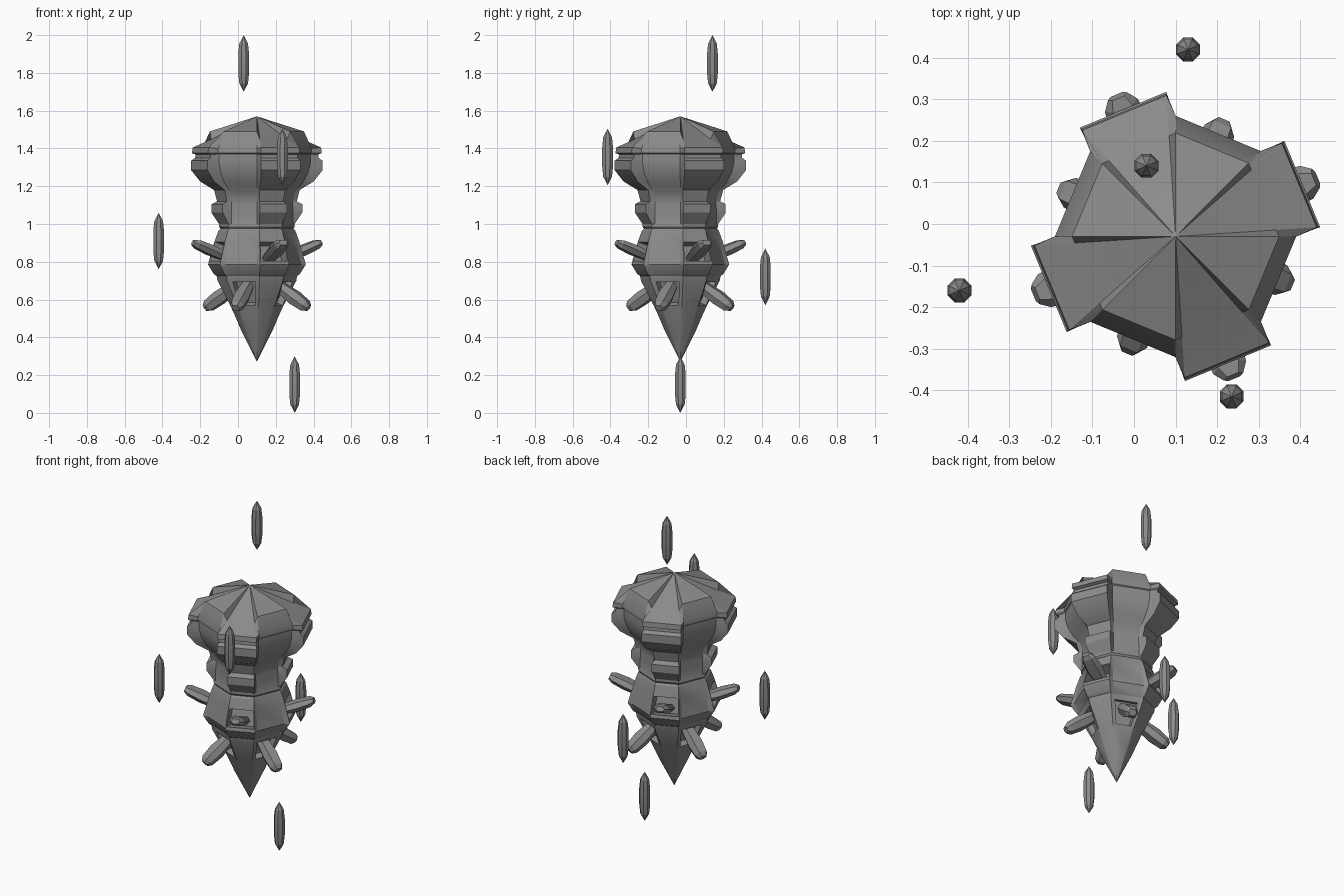
import bpy, bmesh, math
from mathutils import Vector, Matrix

if "Cube" in bpy.data.objects:
    bpy.data.objects.remove(bpy.data.objects["Cube"])

AX, AY = 0.10, -0.03          # vertical axis of the vessel
stone = bpy.data.materials.new("grey_stone")
stone.diffuse_color = (0.26, 0.26, 0.26, 1)
stone.use_nodes = True
stone.node_tree.nodes["Principled BSDF"].inputs["Base Color"].default_value = stone.diffuse_color


def finish(bm, name, angle=25):
    bmesh.ops.recalc_face_normals(bm, faces=bm.faces)
    me = bpy.data.meshes.new(name)
    bm.to_mesh(me)
    bm.free()
    me.materials.append(stone)
    ob = bpy.data.objects.new(name, me)
    bpy.context.collection.objects.link(ob)
    bpy.ops.object.select_all(action='DESELECT')
    ob.select_set(True)
    bpy.context.view_layer.objects.active = ob
    bpy.ops.object.shade_smooth_by_angle(angle=math.radians(angle))
    return ob


def polar(r, deg, z):
    a = math.radians(deg)
    return Vector((r * math.cos(a), r * math.sin(a), z))


# Paired profile rows: wide lobe (radius, z), recessed panel (radius, z)
ROWS = [
    (.230, 1.448, .230, 1.490), (.322, 1.405, .268, 1.400),
    (.326, 1.375, .268, 1.375), (.308, 1.368, .262, 1.370),
    (.310, 1.350, .262, 1.350), (.330, 1.335, .262, 1.320),
    (.330, 1.285, .250, 1.270), (.285, 1.225, .222, 1.215),
    (.215, 1.180, .188, 1.170), (.200, 1.120, .175, 1.120),
    (.228, 1.105, .175, 1.100), (.228, 1.060, .177, 1.060),
    (.190, 1.000, .177, 1.000), (.190, .985, .183, .985),
    (.183, .975, .177, .975), (.193, .965, .180, .965),
    (.212, .910, .192, .910), (.242, .800, .214, .800),
    (.245, .785, .217, .785), (.216, .735, .195, .735),
    (.202, .725, .185, .725), (.198, .700, .180, .700),
    (.130, .560, .125, .560), (.078, .440, .078, .440),
]
WINDOW_ROW, PORT_ROW = 16, 21

# Main body: sixteen-point rings alternating lobes and panels
bm = bmesh.new()
rings = []
for rw, zw, rn, zn in ROWS:
    ring = []
    for k in range(4):
        lobe, panel = 22.5 + 90 * k, 67.5 + 90 * k
        dw, dn = rw / math.cos(math.radians(18.8)), rn / math.cos(math.radians(22.5))
        ring += [bm.verts.new(polar(dw, lobe + s * 18.8, zw)) for s in (-1, 1)]
        ring += [bm.verts.new(polar(dn, panel + s * 22.4, zn)) for s in (-1, 1)]
    rings.append(ring)
top, tip = bm.verts.new((0, 0, 1.57)), bm.verts.new((0, 0, .27))
windows, ports = [], []
for i in range(16):
    j = (i + 1) % 16
    bm.faces.new((top, rings[0][i], rings[0][j]))
    bm.faces.new((tip, rings[-1][j], rings[-1][i]))
    for n, (a, b) in enumerate(zip(rings, rings[1:])):
        f = bm.faces.new((a[i], b[i], b[j], a[j]))
        if n == WINDOW_ROW and i % 4 == 0:
            windows.append(f)
        if n == PORT_ROW and i % 4 == 2:
            ports.append(f)
bmesh.ops.recalc_face_normals(bm, faces=bm.faces)
# Recessed windows and lower ports
bmesh.ops.inset_individual(bm, faces=windows, thickness=.008)
bmesh.ops.inset_individual(bm, faces=windows, thickness=.004, depth=-.07)
bmesh.ops.inset_individual(bm, faces=ports, thickness=.012)
bmesh.ops.inset_individual(bm, faces=ports, thickness=.004, depth=-.035)
body = finish(bm, "body")
body.location = (AX, AY, 0)


def spike(name, deg, start, end, width, height):
    """Tapered six-sided prong running between two (radius, z) points."""
    bm = bmesh.new()
    p, q = Vector((start[0], 0, start[1])), Vector((end[0], 0, end[1]))
    up = Vector((-(q.z - p.z), 0, q.x - p.x)).normalized()
    loops = []
    for t, s in ((0, .7), (.6, 1), (.9, .85), (1, .5)):
        c = p.lerp(q, t)
        loops.append([bm.verts.new(c + Vector((0, y * width * s, 0)) + up * h * height * s)
                      for y, h in ((1, 0), (.6, 1), (-.6, 1), (-1, 0), (-.6, -1), (.6, -1))])
    for a, b in zip(loops, loops[1:]):
        for i in range(6):
            bm.faces.new((a[i], a[i - 1], b[i - 1], b[i]))
    bm.faces.new(loops[0])
    bm.faces.new(loops[-1])
    ob = finish(bm, name, 15)
    ob.matrix_world = Matrix.Translation((AX, AY, 0)) @ Matrix.Rotation(math.radians(deg), 4, 'Z')


# Upper prongs through the windows, lower prongs through the ports
for k in range(4):
    spike(f"upper_prong_{k + 1}", 22.5 + 90 * k, (.13, .805), (.365, .902), .05, .027)
    spike(f"lower_prong_{k + 1}", 67.5 + 90 * k, (.10, .69), (.295, .555), .045, .036)

# Floating crystals: eight-sided, slightly bulging, pointed at both ends
CRYSTALS = [(.03, .14, 1.85), (.235, -.415, 1.355), (-.42, -.16, .91),
            (.13, .42, .72), (.30, -.03, .15)]
for n, (x, y, z) in enumerate(CRYSTALS):
    bm = bmesh.new()
    loops = [[bm.verts.new(polar(r, 22.5 + 45 * i, h)) for i in range(8)]
             for r, h in ((.025, .105), (.031, .05), (.031, -.05), (.025, -.105))]
    for a, b in zip(loops, loops[1:]):
        for i in range(8):
            bm.faces.new((a[i], a[i - 1], b[i - 1], b[i]))
    for loop, h in ((loops[0], .15), (loops[-1], -.15)):
        point = bm.verts.new((0, 0, h))
        for i in range(8):
            bm.faces.new((loop[i], loop[i - 1], point))
    finish(bm, f"crystal_{n + 1}", 15).location = (x, y, z)
